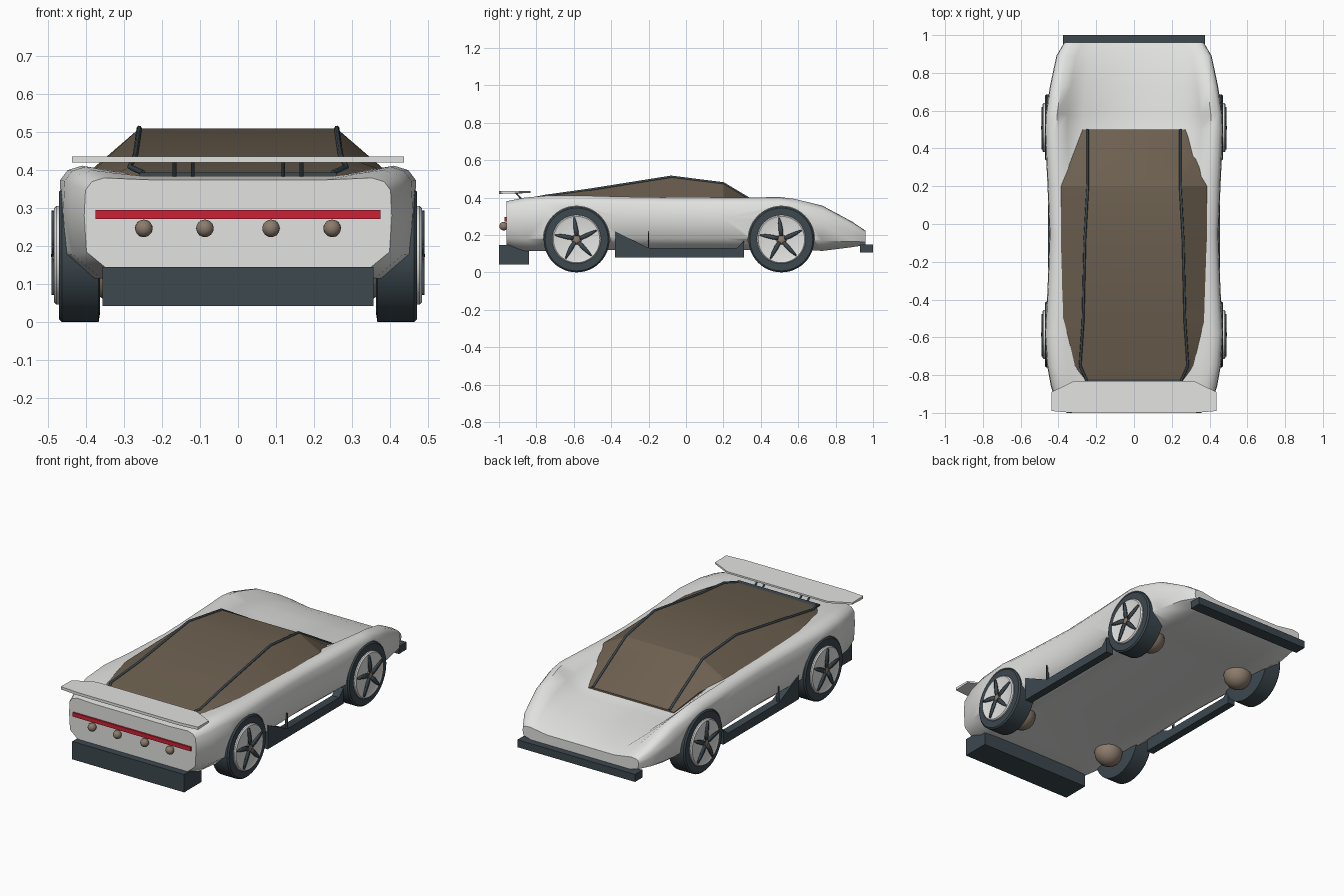
import bpy, bmesh, math
from mathutils import Matrix, Vector

cube = bpy.data.objects.get("Cube")
if cube:
    bpy.data.objects.remove(cube)


def material(name, rgb, rough=0.5):
    m = bpy.data.materials.new(name)
    m.use_nodes = True
    m.diffuse_color = (*rgb, 1)
    node = m.node_tree.nodes["Principled BSDF"]
    node.inputs["Base Color"].default_value = (*rgb, 1)
    node.inputs["Roughness"].default_value = rough
    return m


WHITE = material("body white", (0.76, 0.77, 0.75))
SLATE = material("dark slate", (0.045, 0.065, 0.078))
GLASS = material("brown glass", (0.15, 0.115, 0.078))
TAN = material("tan metal", (0.26, 0.20, 0.15))
RED = material("light red", (0.60, 0.015, 0.035))
SIDES = ((1, "left"), (-1, "right"))
WHEELS = ((-0.585, "front"), (0.51, "back"))
RADIUS = 0.176


def smooth(obj, angle):
    bpy.ops.object.select_all(action="DESELECT")
    obj.select_set(True)
    bpy.context.view_layer.objects.active = obj
    bpy.ops.object.shade_smooth_by_angle(angle=math.radians(angle))


def finish(name, bm, mat, angle=35):
    bmesh.ops.recalc_face_normals(bm, faces=bm.faces)
    mesh = bpy.data.meshes.new(name)
    bm.to_mesh(mesh)
    bm.free()
    mesh.materials.append(mat)
    obj = bpy.data.objects.new(name, mesh)
    bpy.context.collection.objects.link(obj)
    smooth(obj, angle)
    return obj


def loft(name, rings, mat, angle=35):
    """Skin a row of equal closed rings and cap both ends."""
    bm = bmesh.new()
    rows = [[bm.verts.new(p) for p in ring] for ring in rings]
    n = len(rows[0])
    for a, b in zip(rows, rows[1:]):
        for i in range(n):
            j = (i + 1) % n
            bm.faces.new((a[i], a[j], b[j], b[i]))
    bm.faces.new(rows[0])
    bm.faces.new(rows[-1])
    return finish(name, bm, mat, angle)


def mirrored(half, y):
    """Full cross-section from a half that starts and ends on the centre line."""
    other = [(-x, z) for x, z in reversed(half[1:-1])]
    return [(x, y, z) for x, z in half + other]


def box(name, x, y, z, mat):
    ring = [(y[0], z[0]), (y[1], z[0]), (y[1], z[1]), (y[0], z[1])]
    return loft(name, [[(px, *p) for p in ring] for px in x], mat)


def ball(name, centre, size, mat):
    bm = bmesh.new()
    bmesh.ops.create_uvsphere(bm, u_segments=20, v_segments=12, radius=1)
    bmesh.ops.transform(bm, verts=bm.verts, matrix=Matrix.LocRotScale(Vector(centre), None, Vector(size)))
    return finish(name, bm, mat, 60)


def tube(name, points, radius, mat):
    curve = bpy.data.curves.new(name, "CURVE")
    curve.dimensions = "3D"
    curve.bevel_depth = radius
    curve.bevel_resolution = 1
    curve.use_fill_caps = True
    line = curve.splines.new("POLY")
    line.points.add(len(points) - 1)
    for p, co in zip(line.points, points):
        p.co = (*co, 1)
    curve.materials.append(mat)
    bpy.context.collection.objects.link(bpy.data.objects.new(name, curve))


def turned(name, profile, side, y, z, mat, steps=48):
    """Solid of (x, radius) profile turned about a sideways axis."""
    angles = [math.tau * i / steps for i in range(steps)]
    rings = [[(side * x, y + r * math.cos(a), z + r * math.sin(a)) for a in angles] for x, r in profile]
    return loft(name, rings, mat)


# Body shell: y, half width, centre top, shoulder top, bottom edge
body = [
    (-0.96, 0.405, 0.375, 0.380, 0.130),
    (-0.86, 0.440, 0.385, 0.400, 0.115),
    (-0.75, 0.460, 0.387, 0.410, 0.115),
    (-0.58, 0.472, 0.390, 0.412, 0.120),
    (-0.35, 0.458, 0.390, 0.405, 0.120),
    (-0.05, 0.448, 0.390, 0.400, 0.120),
    (0.20, 0.458, 0.375, 0.400, 0.120),
    (0.50, 0.472, 0.285, 0.402, 0.120),
    (0.58, 0.468, 0.276, 0.393, 0.120),
    (0.73, 0.445, 0.258, 0.356, 0.115),
    (0.89, 0.411, 0.230, 0.270, 0.135),
    (0.96, 0.370, 0.205, 0.222, 0.146),
]
rings = []
for y, w, zc, zs, zb in body:
    h = zs - zb
    floor = 0.02 * (1 - (y / 0.96) ** 4)
    half = [(0, zc), (0.58 * w, zc), (0.75 * w, zc + 0.55 * (zs - zc)), (0.87 * w, zs),
            (0.95 * w, zs - 0.04 * h), (0.992 * w, zs - 0.13 * h), (w, zs - 0.4 * h),
            (0.985 * w, zb + 0.22 * h), (0.82 * w, zb), (0.6 * w, zb + 0.8 * floor), (0, zb + floor)]
    rings.append(mirrored(half, y))
shell = loft("body_shell", rings, WHITE, 50)

# Shallow wheel arches cut into the shell
for side, word in SIDES:
    for y, end in WHEELS:
        cutter = turned("arch_cutter", [(0.435, 0.178), (0.6, 0.178)], side, y, RADIUS, WHITE)
        cutter.hide_render = True
        cut = shell.modifiers.new("arch", "BOOLEAN")
        cut.operation = "DIFFERENCE"
        cut.solver = "EXACT"
        cut.object = cutter
        bpy.context.view_layer.objects.active = shell
        bpy.ops.object.modifier_apply(modifier=cut.name)
        bpy.data.objects.remove(cutter)
smooth(shell, 50)

# Cabin glass: y, roof height, roof half width, base half width, base height
cabin = [
    (-0.83, 0.392, 0.25, 0.262, 0.380),
    (-0.75, 0.408, 0.285, 0.320, 0.392),
    (-0.52, 0.440, 0.270, 0.380, 0.400),
    (-0.08, 0.510, 0.260, 0.390, 0.398),
    (0.20, 0.475, 0.245, 0.386, 0.398),
    (0.35, 0.385, 0.245, 0.329, 0.362),
    (0.50, 0.295, 0.245, 0.272, 0.288),
]
rings = [mirrored([(0, t), (xt, t), (xb, b), (xb - 0.005, b - 0.04), (0, b - 0.04)], y)
         for y, t, xt, xb, b in cabin]
loft("cabin_glass", rings, GLASS, 20)

# Roof strips along the cabin edges, and the bar behind the glass
for side, word in SIDES:
    tube(word + "_roof_strip", [(side * xt, y, t + 0.001) for y, t, xt, xb, b in cabin], 0.007, SLATE)
box("rear_glass_bar", (-0.26, 0.26), (-0.85, -0.82), (0.37, 0.394), SLATE)

for side, word in SIDES:
    # Wheels with rims, curved spokes, hubs and inner axle balls
    for y, end in WHEELS:
        label = f"{end}_{word}_"
        turned(label + "tyre", [(0.363, 0.15), (0.367, RADIUS), (0.463, RADIUS), (0.471, 0.168),
                                (0.471, 0.12)], side, y, RADIUS, SLATE)
        turned(label + "rim", [(0.44, 0.130), (0.478, 0.130), (0.484, 0.124), (0.480, 0.112),
                               (0.481, 0.03)], side, y, RADIUS, WHITE)
        bm = bmesh.new()
        for k in range(5):
            turn = math.tau * k / 5 + math.pi / 2
            edges = [(0.02, 0.5, -0.5), (0.05, 0.30, -0.18), (0.085, 0.20, -0.02), (0.118, 0.14, 0.08)]
            rows = []
            for r, hi, lo in edges:
                rows.append([bm.verts.new((side * 0.487, y + r * math.cos(turn + a),
                                           RADIUS + r * math.sin(turn + a))) for a in (hi, lo)])
            for p, q in zip(rows, rows[1:]):
                bm.faces.new((p[0], p[1], q[1], q[0]))
        spokes = finish(label + "spokes", bm, SLATE)
        solid = spokes.modifiers.new("thickness", "SOLIDIFY")
        solid.thickness = 0.008
        solid.offset = 0
        ball(label + "hub", (side * 0.478, y, RADIUS), (0.014, 0.028, 0.028), TAN)
        ball(label + "axle_ball", (side * 0.31, y, 0.122), (0.078, 0.076, 0.076), TAN)

    # Side sill with raised ends, and a thin door line
    sill = [(-0.38, 0.08), (0.31, 0.08), (0.31, 0.17), (0.27, 0.13), (-0.2, 0.13), (-0.38, 0.22)]
    loft(word + "_sill", [[(side * x, *p) for p in sill] for x in (0.41, 0.456)], SLATE)
    box(word + "_door_line", (side * 0.44, side * 0.456), (-0.202, -0.198), (0.13, 0.22), SLATE)

# Bumpers at both ends
box("rear_bumper", (-0.357, 0.357), (-1.0, -0.84), (0.042, 0.145), SLATE)
box("nose_bar", (-0.375, 0.375), (0.93, 1.0), (0.107, 0.15), SLATE)

# Light bar and round lamps
box("light_bar", (-0.375, 0.375), (-0.97, -0.94), (0.272, 0.295), RED)
for i, x in enumerate((-0.248, -0.087, 0.087, 0.248)):
    ball(f"lamp_{i + 1}", (x, -0.975, 0.247), (0.023, 0.023, 0.023), TAN)

# Wing with swept tips, on four struts
wing = []
for x, back, edge in ((-0.437, -0.99, -0.89), (-0.32, -1.0, -0.832), (0.32, -1.0, -0.832), (0.437, -0.99, -0.89)):
    wing.append([(x, back, 0.436), (x, edge, 0.434), (x, edge, 0.424), (x, back, 0.42)])
loft("wing", wing, WHITE, 20)
for i, x in enumerate((-0.167, -0.119, 0.119, 0.167)):
    tube(f"wing_strut_{i + 1}", [(x, -0.87, 0.38), (x, -0.91, 0.426)], 0.005, SLATE)
